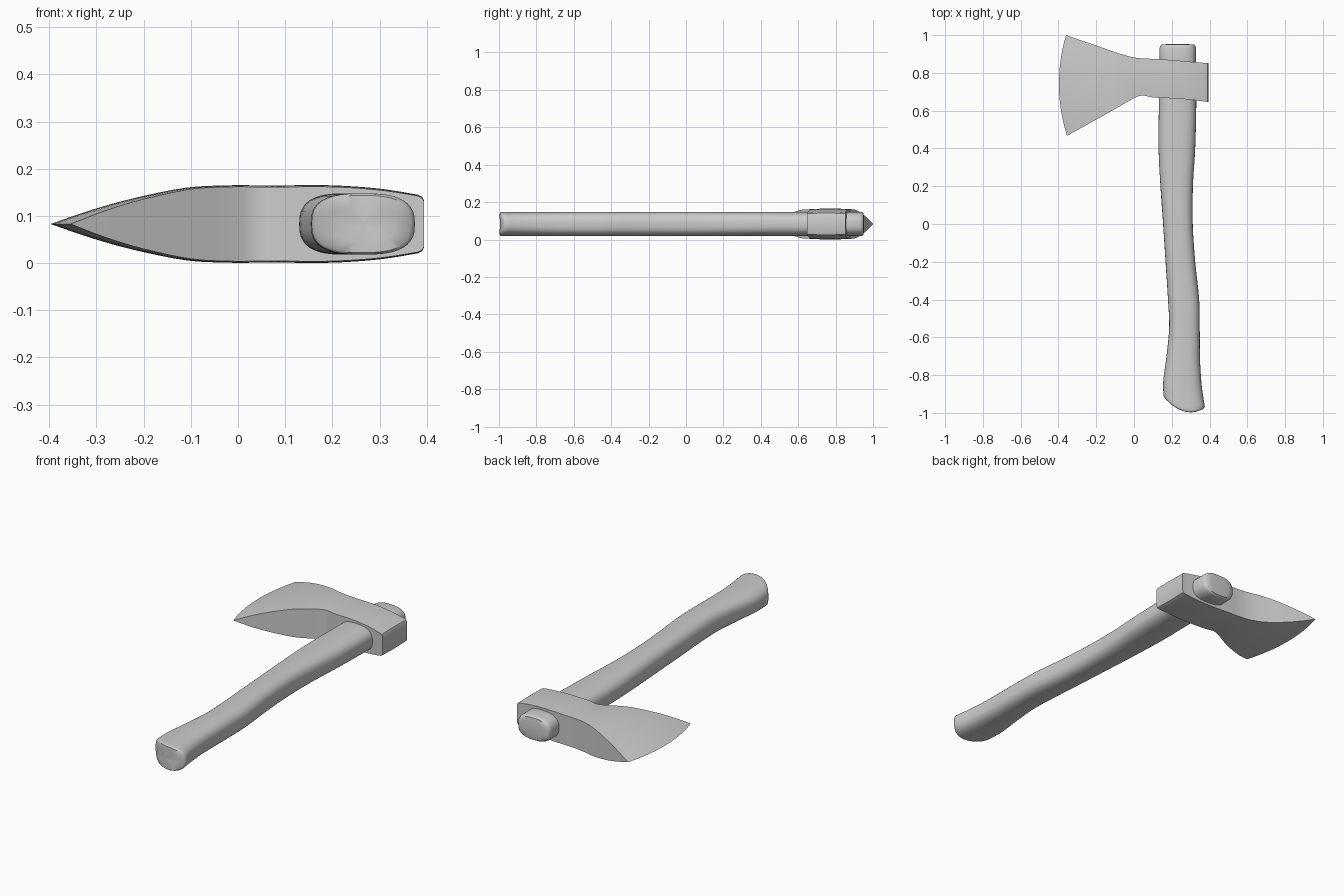
import bpy, bmesh, math

if "Cube" in bpy.data.objects:
    bpy.data.objects.remove(bpy.data.objects["Cube"])

ZC = 0.083  # mid-plane height of the whole axe


def spline(rows, n):
    """Catmull-Rom resampling of rows of numbers."""
    out = []
    for i in range(len(rows) - 1):
        a, b, c, d = rows[max(i - 1, 0)], rows[i], rows[i + 1], rows[min(i + 2, len(rows) - 1)]
        for k in range(n):
            t = k / n
            out.append([0.5 * (2 * q + (r - p) * t + (2 * p - 5 * q + 4 * r - s) * t * t
                               + (3 * q - p - 3 * r + s) * t ** 3)
                        for p, q, r, s in zip(a, b, c, d)])
    out.append(list(rows[-1]))
    return out


def loft(name, rings, angle):
    bm = bmesh.new()
    loops = [[bm.verts.new(p) for p in ring] for ring in rings]
    for a, b in zip(loops, loops[1:]):
        for i in range(len(a)):
            j = (i + 1) % len(a)
            bm.faces.new((a[i], a[j], b[j], b[i]))
    bm.faces.new(loops[0])
    bm.faces.new(loops[-1])
    bmesh.ops.remove_doubles(bm, verts=bm.verts, dist=1e-5)
    bmesh.ops.recalc_face_normals(bm, faces=bm.faces)
    me = bpy.data.meshes.new(name)
    bm.to_mesh(me)
    bm.free()
    ob = bpy.data.objects.new(name, me)
    bpy.context.collection.objects.link(ob)
    bpy.ops.object.select_all(action='DESELECT')
    bpy.context.view_layer.objects.active = ob
    ob.select_set(True)
    bpy.ops.object.shade_smooth_by_angle(angle=math.radians(angle))
    return ob


# Handle: rounded sections between a left and a right edge point, with bowed butt
def section(row, s=1.0, push=0.0, n=40, e=2 / 2.7):
    xl, yl, xr, yr, bow = row
    ring = []
    for i in range(n):
        a = 2 * math.pi * i / n
        c, d = math.cos(a), math.sin(a)
        u = s * math.copysign(abs(c) ** e, c)
        w = s * math.copysign(abs(d) ** e, d)
        t = (u + 1) / 2
        ring.append((xl + (xr - xl) * t,
                     yl + (yr - yl) * t - bow * (1 - u * u) + push,
                     ZC + 0.065 * w))
    return ring


handle_rows = [
    (0.135, 0.93, 0.328, 0.93, 0), (0.132, 0.65, 0.33, 0.65, 0),
    (0.13, 0.4, 0.324, 0.4, 0), (0.14, 0.2, 0.312, 0.2, 0),
    (0.154, 0, 0.311, 0, 0), (0.167, -0.2, 0.324, -0.2, 0),
    (0.18, -0.4, 0.345, -0.4, 0), (0.186, -0.55, 0.348, -0.56, 0),
    (0.172, -0.7, 0.35, -0.73, 0), (0.155, -0.83, 0.359, -0.86, 0.015),
    (0.156, -0.905, 0.375, -0.965, 0.046)]
first, last = handle_rows[0], handle_rows[-1]
rings = [section(first, s, p) for s, p in ((0.03, 0.023), (0.6, 0.022), (0.88, 0.019), (0.96, 0.012))]
rings += [section(r) for r in spline(handle_rows, 4)]
rings += [section(last, s, p) for s, p in ((0.98, -0.006), (0.93, -0.01), (0.6, -0.011), (0.03, -0.011))]
loft("handle", rings, 40)


# Axe head: stations from cutting edge to poll
# (top x, top y, bottom x, bottom y, half thickness, edge bow)
head_rows = [
    (-0.36, 1.0, -0.355, 0.467, 0.0, 0.04),
    (-0.28, 0.972, -0.28, 0.508, 0.03, 0.03),
    (-0.2, 0.945, -0.2, 0.553, 0.055, 0.02),
    (-0.1, 0.91, -0.1, 0.609, 0.077, 0.01),
    (-0.02, 0.886, -0.02, 0.655, 0.082, 0),
    (0.04, 0.877, 0.04, 0.68, 0.082, 0),
    (0.1, 0.874, 0.1, 0.67, 0.082, 0),
    (0.2, 0.868, 0.2, 0.665, 0.082, 0),
    (0.3, 0.859, 0.3, 0.658, 0.075, 0),
    (0.382, 0.852, 0.382, 0.647, 0.062, 0)]


def station(row, m=12):
    tx, ty, bx, by, h, bow = row
    side = []
    for j in range(m + 1):
        v = j / m
        q = (2 * v - 1) ** 2
        side.append((tx + (bx - tx) * v - bow * (1 - q), ty + (by - ty) * v, h * (1 - 0.04 * q)))
    return ([(x, y, ZC + z) for x, y, z in side]
            + [(x, y, ZC - z) for x, y, z in reversed(side)])


rings = [station(r) for r in spline(head_rows, 4)]
rings += [station((x, 0.852, x, 0.646, h, 0)) for x, h in ((0.39, 0.058), (0.394, 0.05))]

# The cutting edge has zero thickness, so its ring folds into a single line
bm_rings = rings
bm = bmesh.new()
loops = [[bm.verts.new(p) for p in ring] for ring in bm_rings]
for a, b in zip(loops, loops[1:]):
    for i in range(len(a)):
        j = (i + 1) % len(a)
        bm.faces.new((a[i], a[j], b[j], b[i]))
bm.faces.new(loops[-1])
bmesh.ops.remove_doubles(bm, verts=bm.verts, dist=1e-5)
bmesh.ops.recalc_face_normals(bm, faces=bm.faces)
mesh = bpy.data.meshes.new("axe_head")
bm.to_mesh(mesh)
bm.free()
head = bpy.data.objects.new("axe_head", mesh)
bpy.context.collection.objects.link(head)
bpy.ops.object.select_all(action='DESELECT')
bpy.context.view_layer.objects.active = head
head.select_set(True)
bpy.ops.object.shade_smooth_by_angle(angle=math.radians(35))
